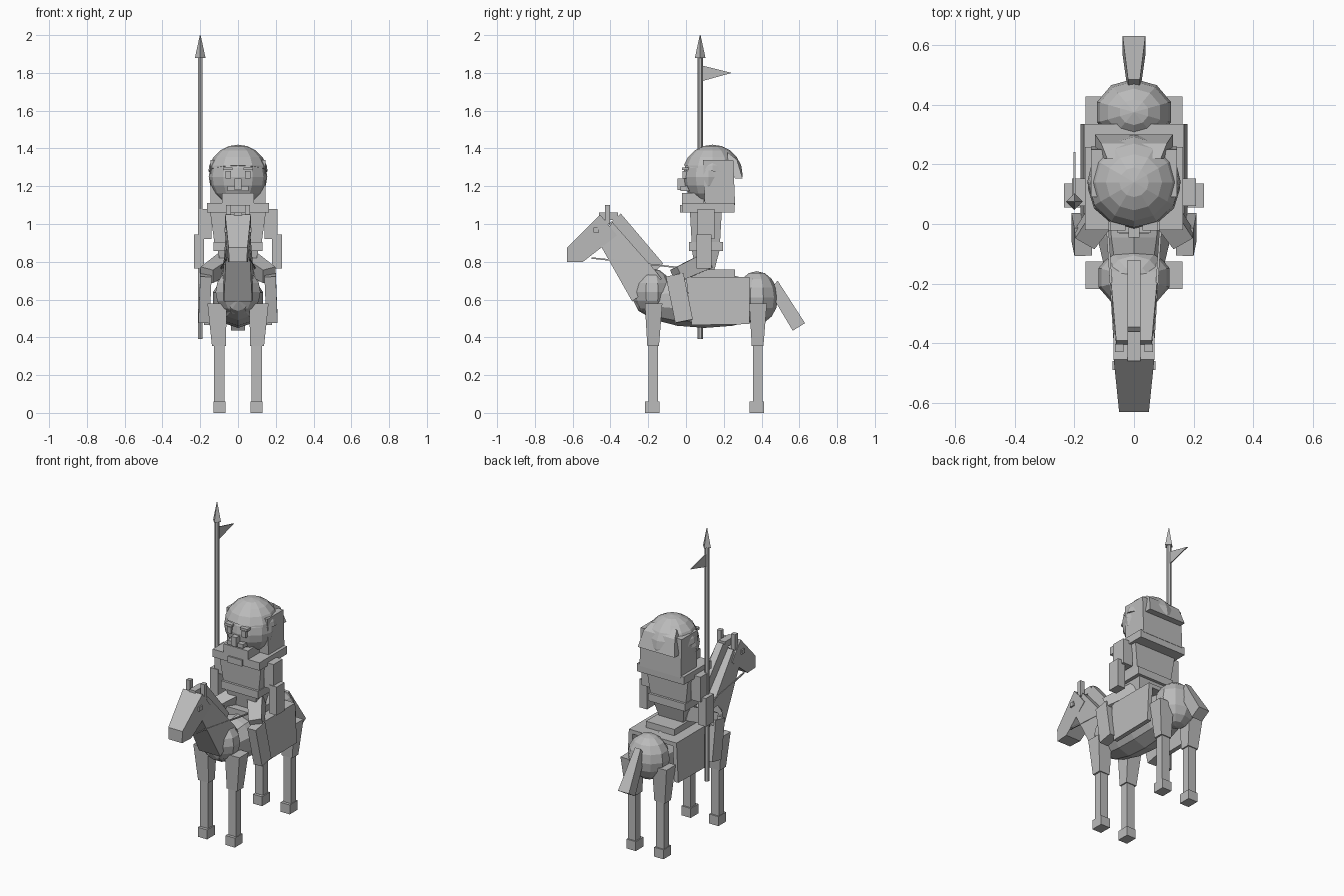
import bpy, bmesh, math
from mathutils import Vector, Matrix

if "Cube" in bpy.data.objects:
    bpy.data.objects.remove(bpy.data.objects["Cube"])

gray = bpy.data.materials.new("plain gray")
gray.diffuse_color = (0.5, 0.5, 0.5, 1)
gray.use_nodes = True
gray.node_tree.nodes["Principled BSDF"].inputs["Base Color"].default_value = gray.diffuse_color


def finish(name, bm):
    bmesh.ops.recalc_face_normals(bm, faces=bm.faces[:])
    mesh = bpy.data.meshes.new(name)
    bm.to_mesh(mesh)
    bm.free()
    mesh.materials.append(gray)
    ob = bpy.data.objects.new(name, mesh)
    bpy.context.collection.objects.link(ob)
    return ob


def mirrored(ob):
    """Repeat a part on the other side of x = 0."""
    m = ob.modifiers.new("mirror", 'MIRROR')
    m.use_axis = (True, False, False)
    return ob


def loft(name, a, b):
    """Solid between two matching loops of points."""
    bm = bmesh.new()
    va = [bm.verts.new(p) for p in a]
    vb = [bm.verts.new(p) for p in b]
    bm.faces.new(va)
    bm.faces.new(vb)
    n = len(a)
    for i in range(n):
        j = (i + 1) % n
        bm.faces.new((va[i], va[j], vb[j], vb[i]))
    return finish(name, bm)


def rect(x0, x1, y0, y1, z):
    return [(x0, y0, z), (x1, y0, z), (x1, y1, z), (x0, y1, z)]


def box(name, x0, x1, y0, y1, z0, z1):
    return loft(name, rect(x0, x1, y0, y1, z0), rect(x0, x1, y0, y1, z1))


def profile(name, pts):
    """Side profile of (y, z, half width) points, symmetric in x."""
    return loft(name, [(-w, y, z) for y, z, w in pts], [(w, y, z) for y, z, w in pts])


def strut(name, p, q, wx, wy, end=1.0):
    """Rectangular bar from p to q."""
    p, q = Vector(p), Vector(q)
    d = (q - p).normalized()
    u = Vector((1, 0, 0))
    u = (u - d * u.dot(d)).normalized()
    v = d.cross(u)
    loop = lambda c, s: [c + u * wx * s * i / 2 + v * wy * s * j / 2
                         for i, j in ((-1, -1), (1, -1), (1, 1), (-1, 1))]
    return loft(name, loop(p, 1), loop(q, end))


def ball(name, c, r, seg=10, rings=8, tilt=0, cut=None):
    """Low-poly ellipsoid; cut removes everything below a plane."""
    bm = bmesh.new()
    bmesh.ops.create_uvsphere(bm, u_segments=seg, v_segments=rings, radius=1)
    bm.transform(Matrix.Translation(c) @ Matrix.Diagonal((*r, 1)) @ Matrix.Rotation(tilt, 4, 'X'))
    if cut:
        res = bmesh.ops.bisect_plane(bm, geom=bm.verts[:] + bm.edges[:] + bm.faces[:],
                                     plane_co=cut[0], plane_no=cut[1], clear_inner=True)
        bmesh.ops.holes_fill(bm, edges=[e for e in bm.edges if e.is_boundary])
    return finish(name, bm)


def cone(name, c, r1, r2, z0, z1, seg):
    bm = bmesh.new()
    bmesh.ops.create_cone(bm, cap_ends=True, segments=seg, radius1=r1, radius2=r2, depth=z1 - z0)
    bm.transform(Matrix.Translation((c[0], c[1], (z0 + z1) / 2)))
    return finish(name, bm)


# Horse body
ball("barrel", (0, 0.10, 0.595), (0.14, 0.38, 0.145), 10, 8, math.pi / 2)
ball("chest", (0, -0.18, 0.64), (0.125, 0.105, 0.125))
ball("rump", (0, 0.375, 0.61), (0.13, 0.112, 0.14))

# Horse legs
for label, y in (("front", -0.175), ("rear", 0.378)):
    mirrored(box(label + "_hoof", 0.065, 0.13, y - 0.043, y + 0.035, 0, 0.06))
    mirrored(box(label + "_lower_leg", 0.072, 0.127, y - 0.024, y + 0.026, 0.05, 0.37))
    mirrored(loft(label + "_upper_leg", rect(0.064, 0.138, y - 0.03, y + 0.032, 0.355),
                  rect(0.06, 0.162, y - 0.043, y + 0.05, 0.58)))

# Neck, mane, head and tail
profile("neck", [(-0.285, 0.59, 0.075), (-0.13, 0.71, 0.085), (-0.16, 0.75, 0.08),
                 (-0.39, 1.01, 0.06), (-0.46, 0.90, 0.06)])
profile("mane", [(-0.345, 1.055, 0.022), (-0.41, 1.0, 0.022), (-0.18, 0.73, 0.022),
                 (-0.12, 0.79, 0.022)])
profile("head", [(-0.455, 1.05, 0.068), (-0.63, 0.875, 0.05), (-0.63, 0.80, 0.047),
                 (-0.545, 0.80, 0.052), (-0.365, 0.94, 0.068)])
box("forelock", -0.022, 0.022, -0.46, -0.36, 1.02, 1.06)
mirrored(box("horse_ear", 0.036, 0.064, -0.43, -0.402, 1.0, 1.10))
mirrored(box("horse_eye", 0.05, 0.072, -0.49, -0.46, 0.955, 0.982))
profile("tail", [(0.485, 0.70, 0.02), (0.44, 0.645, 0.02), (0.565, 0.435, 0.038),
                 (0.63, 0.475, 0.038)])
mirrored(strut("rein", (0.058, -0.50, 0.82), (0.09, 0.0, 0.765), 0.008, 0.008))

# Saddle cloth and saddle
box("cloth_top", -0.165, 0.165, 0.0, 0.335, 0.695, 0.72)
x0, x1 = 0.14, 0.168
mirrored(loft("cloth_side",
              [(x0, 0.0, 0.72), (x0, 0.335, 0.72), (x0 + 0.012, 0.335, 0.47), (x0 + 0.012, 0.03, 0.465)],
              [(x1, 0.0, 0.72), (x1, 0.335, 0.72), (x1 + 0.012, 0.335, 0.47), (x1 + 0.012, 0.03, 0.465)]))
box("saddle", -0.10, 0.10, 0.0, 0.26, 0.715, 0.76)

# Rider legs
mirrored(strut("thigh", (0.06, 0.10, 0.80), (0.165, -0.05, 0.73), 0.09, 0.09, 0.85))
mirrored(strut("shin", (0.17, -0.06, 0.73), (0.18, -0.01, 0.485), 0.06, 0.095))

# Rider torso
loft("pelvis", rect(-0.085, 0.085, 0.05, 0.15, 0.755), rect(-0.11, 0.11, 0.03, 0.18, 0.87))
box("belt", -0.13, 0.13, 0.015, 0.195, 0.857, 0.905)
loft("torso", rect(-0.125, 0.125, 0.03, 0.18, 0.90), rect(-0.15, 0.15, 0.02, 0.19, 1.08))
box("collar", -0.165, 0.165, -0.02, 0.258, 1.06, 1.11)
box("collar_clasp", -0.05, 0.05, -0.032, 0.0, 1.06, 1.10)
box("rider_neck", -0.07, 0.07, 0.04, 0.18, 1.10, 1.15)

# Rider arms
mirrored(box("upper_arm", 0.14, 0.208, 0.06, 0.152, 0.92, 1.08))
mirrored(box("forearm", 0.18, 0.234, 0.055, 0.135, 0.765, 0.945))

# Rider head, hair and cap
ball("rider_head", (0, 0.12, 1.25), (0.155, 0.135, 0.15), 12, 10)
loft("hair", rect(-0.145, 0.145, 0.10, 0.26, 1.10), rect(-0.145, 0.145, 0.09, 0.25, 1.34))
ball("cap", (0, 0.14, 1.26), (0.16, 0.16, 0.16), 12, 10,
     cut=((0, 0.14, 1.28), (0, 0.2, 1)))
profile("cap_flap", [(0.22, 1.38, 0.09), (0.27, 1.34, 0.11), (0.30, 1.24, 0.13),
                     (0.26, 1.24, 0.13), (0.22, 1.32, 0.11)])

# Face
box("nose", -0.018, 0.018, -0.045, 0.03, 1.18, 1.24)
box("moustache", -0.055, 0.055, -0.03, 0.04, 1.175, 1.20)
box("beard", -0.085, 0.085, -0.022, 0.095, 1.10, 1.165)
mirrored(box("rider_eye", 0.037, 0.066, -0.018, 0.04, 1.24, 1.28))
mirrored(box("eyebrow", 0.028, 0.08, -0.022, 0.04, 1.285, 1.30))

# Spear with pennant
cone("spear_shaft", (-0.20, 0.075), 0.014, 0.014, 0.39, 1.89, 6)
cone("spear_tip", (-0.20, 0.075), 0.028, 0.002, 1.88, 2.0, 4)
flag = [(0.08, 1.755), (0.08, 1.84), (0.242, 1.80)]
loft("pennant", [(-0.203, y, z) for y, z in flag], [(-0.197, y, z) for y, z in flag])
